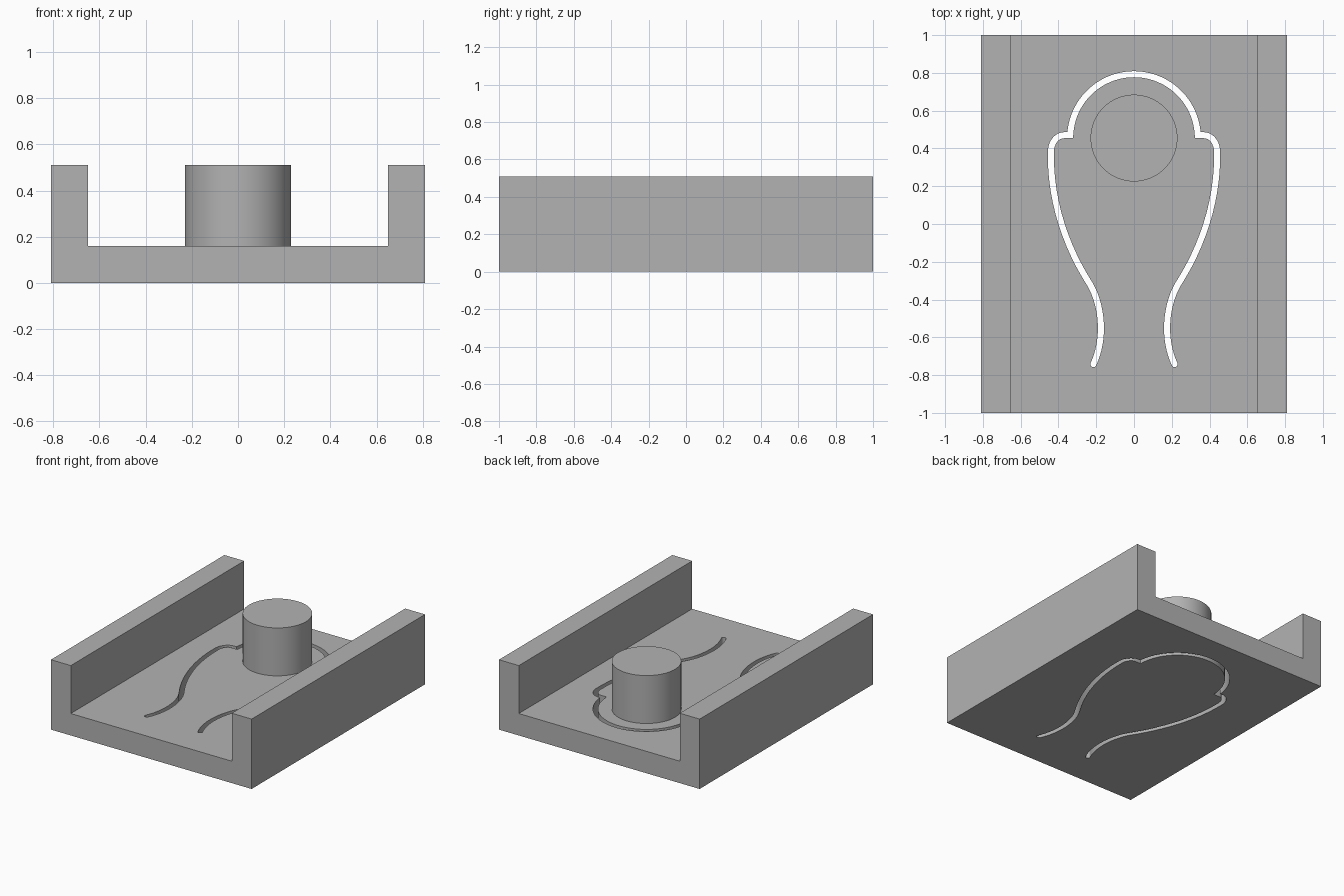
import bpy, bmesh, math
from mathutils import Vector
from mathutils.geometry import interpolate_bezier

cube = bpy.data.objects.get("Cube")
if cube:
    bpy.data.objects.remove(cube, do_unlink=True)

grey = bpy.data.materials.new("plain grey")
grey.use_nodes = True
grey.diffuse_color = (0.45, 0.45, 0.45, 1)
grey.node_tree.nodes["Principled BSDF"].inputs["Base Color"].default_value = grey.diffuse_color

HALF_W, WALL_X, FLOOR, TOP = 0.81, 0.65, 0.16, 0.51
POST_Y, POST_R = 0.455, 0.23
ARCH_R, SLOT = 0.338, 0.016


def prism(name, outline, offset):
    """Extrude a closed outline of 3D points along an offset."""
    bm = bmesh.new()
    face = bm.faces.new([bm.verts.new(p) for p in outline])
    ext = bmesh.ops.extrude_face_region(bm, geom=[face])
    moved = [g for g in ext["geom"] if isinstance(g, bmesh.types.BMVert)]
    bmesh.ops.translate(bm, verts=moved, vec=offset)
    bmesh.ops.recalc_face_normals(bm, faces=bm.faces)
    mesh = bpy.data.meshes.new(name)
    bm.to_mesh(mesh)
    bm.free()
    mesh.materials.append(grey)
    ob = bpy.data.objects.new(name, mesh)
    bpy.context.collection.objects.link(ob)
    return ob


def activate(ob):
    bpy.ops.object.select_all(action='DESELECT')
    ob.select_set(True)
    bpy.context.view_layer.objects.active = ob


def slot_path():
    """Centre line of the slot, from the right tip over the arch to the left tip."""
    curves = [
        ((0.37, 0.47), (0.41, 0.47), (0.44, 0.43), (0.44, 0.38)),
        ((0.44, 0.38), (0.445, 0.1), (0.345, -0.14), (0.245, -0.30)),
        ((0.245, -0.30), (0.195, -0.375), (0.175, -0.47), (0.175, -0.553)),
        ((0.175, -0.553), (0.175, -0.62), (0.19, -0.69), (0.215, -0.742)),
    ]
    side = []
    for a, h1, h2, b in curves:
        pts = interpolate_bezier(Vector(a), h1, h2, Vector(b), 13)
        side += [Vector(p[:2]) for p in pts][1 if side else 0:]
    start = math.asin(0.015 / ARCH_R)
    arch = []
    for i in range(49):
        t = start + (math.pi - 2 * start) * i / 48
        arch.append(Vector((ARCH_R * math.cos(t), POST_Y + ARCH_R * math.sin(t))))
    return side[::-1] + arch + [Vector((-p.x, p.y)) for p in side]


def ribbon(path, r):
    """Widen a path into an outline with mitred corners and round ends."""
    left, right = [], []
    dirs = [(b - a).normalized() for a, b in zip(path, path[1:])]
    for i, p in enumerate(path):
        d0, d1 = dirs[max(i - 1, 0)], dirs[min(i, len(dirs) - 1)]
        d = (d0 + d1).normalized()
        off = Vector((-d.y, d.x)) * (r / d.dot(d0))
        left.append(p + off)
        right.append(p - off)

    def cap(p, d):
        a = math.atan2(d.y, d.x) + math.pi / 2
        return [p + r * Vector((math.cos(a - math.pi * k / 8), math.sin(a - math.pi * k / 8)))
                for k in range(1, 8)]
    return left + cap(path[-1], dirs[-1]) + right[::-1] + cap(path[0], -dirs[0])


# U-shaped tray: floor with two side walls
half = [(HALF_W, 0), (HALF_W, TOP), (WALL_X, TOP), (WALL_X, FLOOR)]
profile = half + [(-x, z) for x, z in reversed(half)]
tray = prism("channel_tray", [(x, -1, z) for x, z in profile], (0, 2, 0))

# Slot cut right through the floor
cutter = prism("slot_cutter", [(p.x, p.y, -0.1) for p in ribbon(slot_path(), SLOT)],
               (0, 0, FLOOR + 0.2))
cutter.hide_render = True
cut = tray.modifiers.new("slot", 'BOOLEAN')
cut.operation, cut.solver, cut.object = 'DIFFERENCE', 'EXACT', cutter
activate(tray)
bpy.ops.object.modifier_apply(modifier=cut.name)
bpy.data.objects.remove(cutter, do_unlink=True)

# Round post inside the arch
ring = [(POST_R * math.cos(math.tau * i / 64), POST_Y + POST_R * math.sin(math.tau * i / 64), FLOOR)
        for i in range(64)]
post = prism("round_post", ring, (0, 0, TOP - FLOOR))

for ob in (tray, post):
    activate(ob)
    bpy.ops.object.shade_smooth_by_angle(angle=math.radians(30))
